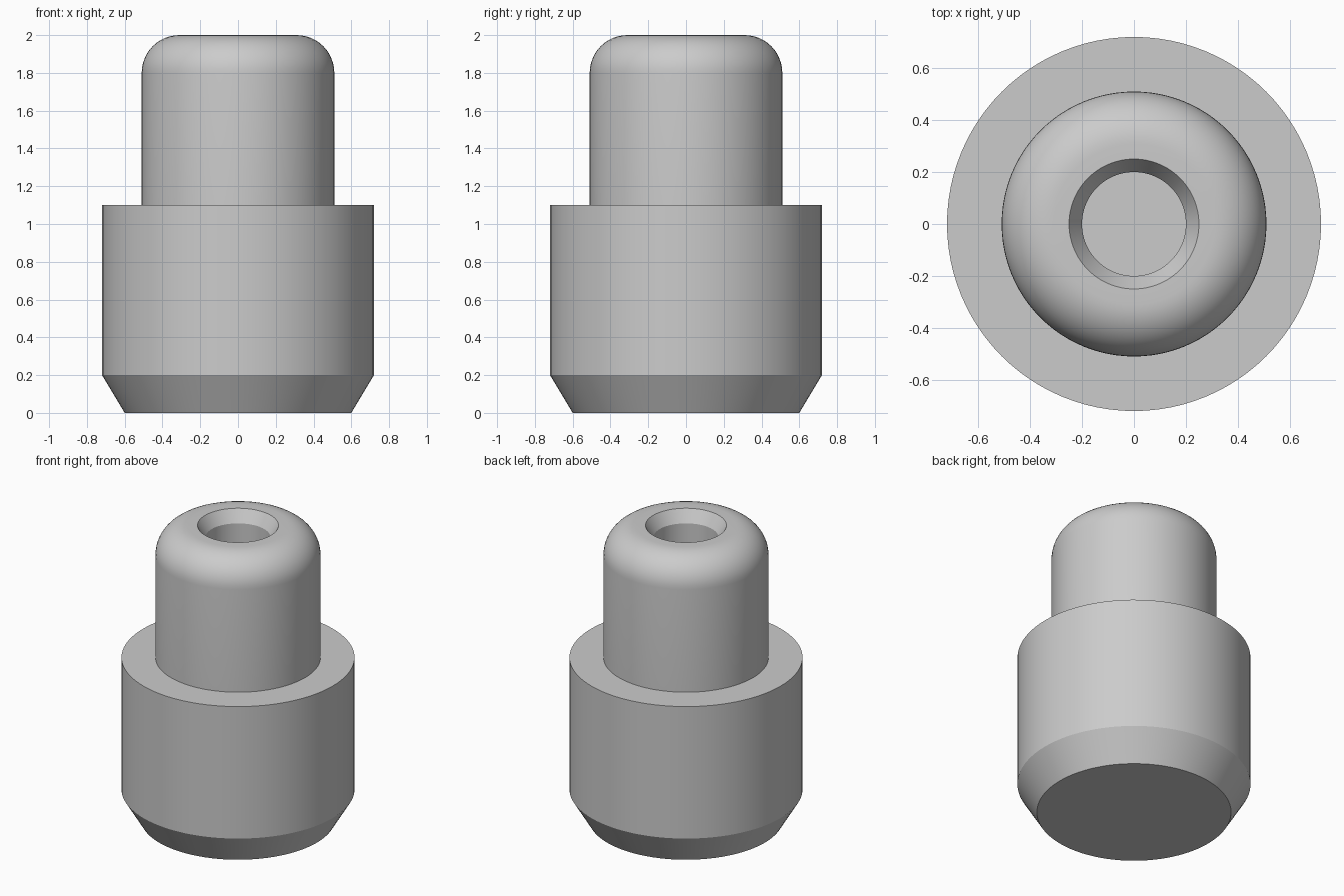
import bpy
import bmesh
from math import sin, cos, pi, radians
from mathutils import Vector

cube = bpy.data.objects.get("Cube")
if cube:
    bpy.data.objects.remove(cube, do_unlink=True)

SEGMENTS = 96

# Plain grey metal
steel = bpy.data.materials.new("light_grey_metal")
steel.use_nodes = True
grey = (0.6, 0.6, 0.6, 1.0)
steel.diffuse_color = grey
steel.node_tree.nodes["Principled BSDF"].inputs["Base Color"].default_value = grey


def lathe(name, profile):
    """Turn a (radius, height) profile around z into a closed solid."""
    bm = bmesh.new()
    verts = [bm.verts.new((r, 0, z)) for r, z in profile]
    edges = [bm.edges.new(pair) for pair in zip(verts, verts[1:])]
    bmesh.ops.spin(bm, geom=verts + edges, cent=(0, 0, 0), axis=(0, 0, 1),
                   angle=2 * pi, steps=SEGMENTS, use_duplicate=False)
    bmesh.ops.remove_doubles(bm, verts=bm.verts[:], dist=0.0001)
    # Flat underside and hole floor
    bmesh.ops.holes_fill(bm, edges=[e for e in bm.edges if e.is_boundary], sides=0)
    bmesh.ops.recalc_face_normals(bm, faces=bm.faces[:])
    mesh = bpy.data.meshes.new(name)
    bm.to_mesh(mesh)
    bm.free()
    mesh.materials.append(steel)
    obj = bpy.data.objects.new(name, mesh)
    bpy.context.collection.objects.link(obj)
    bpy.ops.object.select_all(action="DESELECT")
    obj.select_set(True)
    bpy.context.view_layer.objects.active = obj
    bpy.ops.object.shade_smooth_by_angle(angle=radians(20))
    return obj


# Chamfered base, shoulder and shank
outside = [(0.6, 0), (0.72, 0.2), (0.72, 1.1), (0.51, 1.1)]

# Rounded nose
fillet, steps = 0.2, 12
nose = [(0.31 + fillet * cos(a), 1.8 + fillet * sin(a))
        for a in (i * pi / 2 / steps for i in range(steps + 1))]

# Countersunk blind hole
bore = [(0.25, 2.0), (0.2, 1.92), (0.2, 1.0)]

lathe("stepped_pin", outside + nose + bore)
